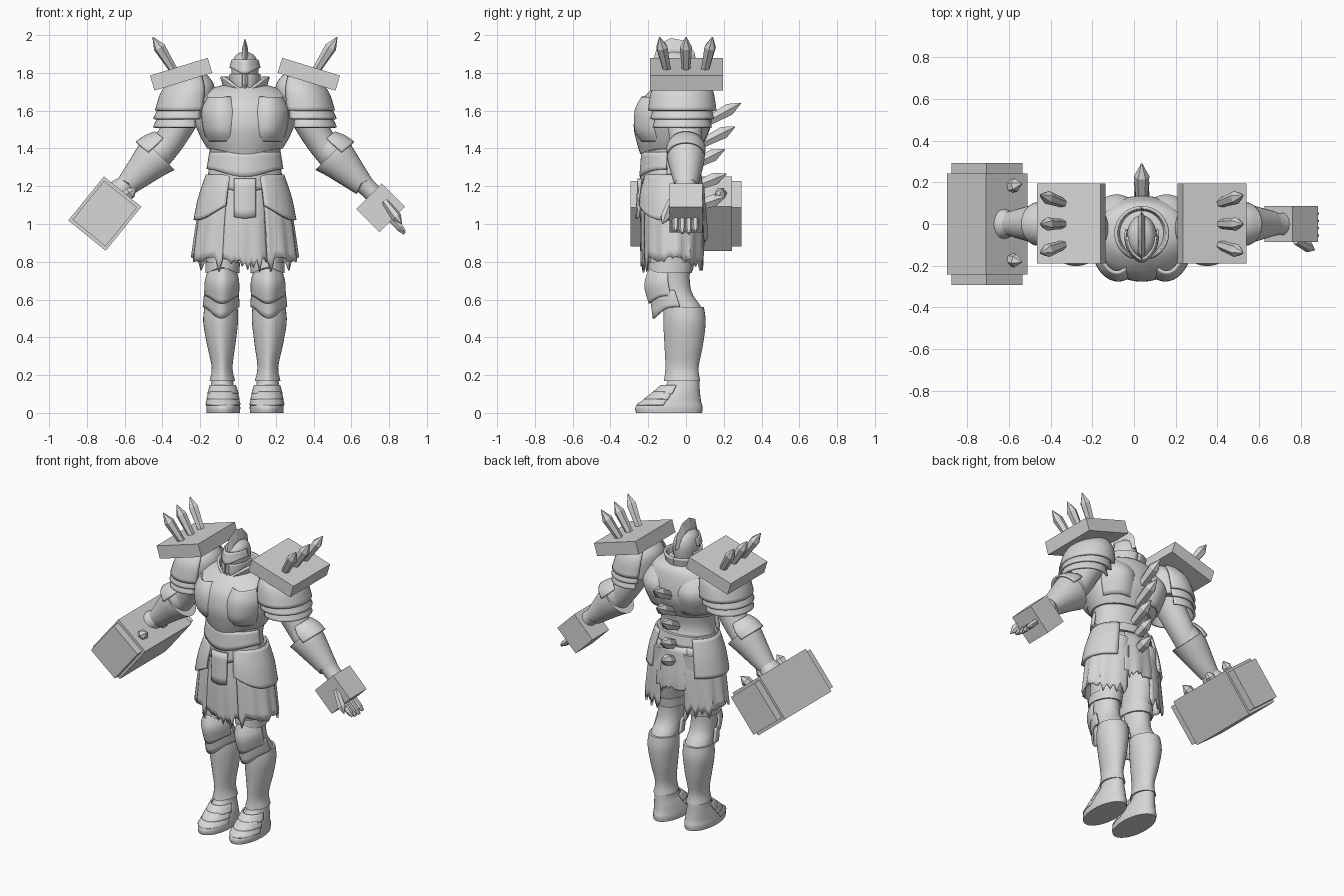
import bpy, bmesh, math, random
from mathutils import Vector, Matrix

random.seed(4)
cube = bpy.data.objects.get("Cube")
if cube:
    bpy.data.objects.remove(cube, do_unlink=True)

BODY_X = 0.037
steel = bpy.data.materials.new("pale grey steel")
steel.use_nodes = True
grey = (0.68, 0.68, 0.68, 1)
steel.diffuse_color = grey
for node in steel.node_tree.nodes:
    if node.type == "BSDF_PRINCIPLED":
        node.inputs["Base Color"].default_value = grey
smooth_parts = []


def finish(name, bm, mirror=False, thick=0, smooth=True):
    """Turn a bmesh into a named part standing on the body axis."""
    bmesh.ops.recalc_face_normals(bm, faces=bm.faces)
    mesh = bpy.data.meshes.new(name)
    bm.to_mesh(mesh)
    bm.free()
    mesh.materials.append(steel)
    ob = bpy.data.objects.new(name, mesh)
    bpy.context.scene.collection.objects.link(ob)
    ob.location.x = BODY_X
    if thick:
        mod = ob.modifiers.new("thickness", "SOLIDIFY")
        mod.thickness = thick
        mod.offset = 0
    if mirror:
        ob.modifiers.new("mirror", "MIRROR")
    if smooth:
        smooth_parts.append(ob)
    return ob


def spline(rings, steps):
    """Smoothly interpolate between key rings."""
    out = []
    pts = [Vector(r) for r in rings]
    for i in range(len(pts) - 1):
        p0, p1, p2 = pts[max(i - 1, 0)], pts[i], pts[i + 1]
        p3 = pts[min(i + 2, len(pts) - 1)]
        for k in range(steps):
            t = k / steps
            m1, m2 = (p2 - p0) / 2, (p3 - p1) / 2
            out.append(p1 * (2*t**3 - 3*t*t + 1) + m1 * (t**3 - 2*t*t + t)
                       + p2 * (3*t*t - 2*t**3) + m2 * (t**3 - t*t))
    return out + [pts[-1]]


def loft(name, rings, n=32, arc=None, tilt=0, keel=0, dip=0, jag=0, fold=0,
         steps=4, thick=0, mirror=False):
    """Skin rings (x, y, z, rx, ry); an arc in degrees makes an open plate."""
    bm = bmesh.new()
    rows = []
    keys = spline(rings, steps)
    a0, a1 = arc or (0, 360)
    count = n + 1 if arc else n
    rip = [random.uniform(-1, 0.4) * (1 if i % 2 else -0.3) for i in range(count)]
    turn = Matrix.Rotation(math.radians(tilt), 3, "Y")
    for j, (x, y, z, rx, ry) in enumerate(keys):
        t = j / (len(keys) - 1)
        row = []
        for i in range(count):
            a = math.radians(a0 + (a1 - a0) * i / n)
            front = max(0, -math.sin(a))
            wave = 1 + fold * t * math.sin(a * 14)
            off = Vector((rx * math.cos(a) * wave,
                          ry * math.sin(a) * wave - keel * front ** 8,
                          -dip * t * front ** 4 + jag * rip[i] * max(0, t * 2 - 1)))
            row.append(bm.verts.new(Vector((x, y, z)) + turn @ off))
        rows.append(row)
    for lo, hi in zip(rows, rows[1:]):
        for i in range(n):
            k = (i + 1) % count
            bm.faces.new((lo[i], lo[k], hi[k], hi[i]))
    if not arc:
        bm.faces.new(rows[0])
        bm.faces.new(rows[-1])
    return finish(name, bm, mirror, thick)


def block(name, centre, size, angle, mirror=False):
    """Box turned about the depth axis."""
    bm = bmesh.new()
    m = (Matrix.Translation(centre) @ Matrix.Rotation(math.radians(angle), 4, "Y")
         @ Matrix.Diagonal((*size, 1)))
    bmesh.ops.create_cube(bm, size=1, matrix=m)
    finish(name, bm, mirror, smooth=False)


def spike(name, base, tip, r, mirror=False, sides=6, shape=((0, 0.7), (0.7, 1), (1, 0.08))):
    """Faceted crystal-like spike between two points."""
    bm = bmesh.new()
    base, axis = Vector(base), Vector(tip) - Vector(base)
    q = axis.to_track_quat("Z", "Y")
    rows = [[bm.verts.new(base + axis * t + q @ Vector(
        (r * s * math.cos(math.tau * i / sides), r * s * math.sin(math.tau * i / sides), 0)))
        for i in range(sides)] for t, s in shape]
    for lo, hi in zip(rows, rows[1:]):
        for i in range(sides):
            k = (i + 1) % sides
            bm.faces.new((lo[i], lo[k], hi[k], hi[i]))
    bm.faces.new(rows[0])
    bm.faces.new(rows[-1])
    finish(name, bm, mirror, smooth=False)


# Torso
loft("abdomen", [(0, -.06, 1.08, .2, .14), (0, -.07, 1.22, .195, .145), (0, -.08, 1.32, .18, .13),
                 (0, -.07, 1.46, .2, .15)])
loft("breastplate", [(0, -.04, 1.74, .1, .09), (0, -.04, 1.71, .19, .14), (0, -.06, 1.64, .255, .185),
                     (0, -.065, 1.54, .265, .2), (0, -.07, 1.46, .235, .18),
                     (0, -.075, 1.4, .2, .155)], n=48, keel=.012, dip=.03)
loft("chest_plate", [(.12, -.08, 1.67, .08, .15), (.115, -.09, 1.6, .12, .175),
                     (.11, -.09, 1.5, .115, .175), (.1, -.08, 1.44, .1, .15)],
     arc=(-150, -25), thick=.014, mirror=True)
loft("shoulder_blade", [(.11, -.02, 1.68, .09, .09), (.12, -.03, 1.58, .13, .165),
                        (.1, -.04, 1.44, .11, .13)], arc=(20, 160), thick=.014, mirror=True)
for i in range(2):
    loft("waist_plate", [(0, -.075, 1.38 - .08 * i, .185, .145), (0, -.075, 1.29 - .08 * i, .2, .155)],
         arc=(-170, -10), dip=.04, keel=.01, thick=.014)
loft("belt", [(0, -.07, 1.27, .195, .15), (0, -.07, 1.21, .212, .16)], dip=.05, steps=2)

# Skirt, tassets and ragged cloth
loft("side_cloth", [(.01, -.07, 1.2, .195, .15), (.01, -.065, 1.04, .235, .165),
                    (.01, -.065, .81, .265, .165)], n=26, arc=(-66, 72), jag=.07, fold=.03,
     thick=.012, mirror=True)
loft("front_tabard", [(0, -.07, 1.2, .19, .155), (0, -.07, 1, .2, .165), (0, -.07, .8, .22, .16)],
     n=16, arc=(-122, -58), jag=.06, fold=.03, thick=.012)
loft("back_cloth", [(0, -.06, 1.2, .19, .15), (0, -.06, 1, .22, .165), (0, -.06, .92, .22, .165)],
     n=18, arc=(60, 120), jag=.05, fold=.03, thick=.012)
loft("hip_plate", [(.01, -.07, 1.26, .19, .15), (.015, -.07, 1.14, .225, .175),
                   (.015, -.07, 1.02, .25, .185)], n=18, arc=(-70, 55), dip=-.1, thick=.016, mirror=True)
loft("belt_drop", [(0, -.07, 1.24, .2, .17), (0, -.07, 1.08, .2, .18)],
     n=12, arc=(-106, -74), dip=.05, keel=.01, thick=.014)

# Legs
loft("leg", [(.1, -.03, 1.16, .1, .12), (.108, -.05, 1, .102, .13), (.115, -.075, .84, .09, .115),
             (.12, -.085, .74, .08, .105), (.122, -.06, .64, .075, .09), (.126, -.01, .56, .08, .09),
             (.128, 0, .48, .085, .1), (.126, -.005, .36, .068, .09), (.12, -.015, .23, .048, .075),
             (.12, -.01, .12, .055, .075)], mirror=True)
loft("thigh_band", [(.118, -.08, .8, .092, .118), (.12, -.085, .74, .09, .115)],
     dip=-.03, steps=2, mirror=True)
loft("knee_guard", [(.122, -.085, .77, .06, .09), (.122, -.085, .7, .085, .118),
                    (.122, -.07, .62, .085, .11)],
     arc=(-175, -5), dip=.04, keel=.012, thick=.012, mirror=True)
loft("lower_knee_guard", [(.124, -.06, .65, .085, .11), (.126, -.03, .56, .092, .12)],
     arc=(-180, 0), dip=.06, keel=.02, thick=.012, mirror=True)
loft("greave", [(.127, -.005, .56, .088, .1), (.129, -.002, .48, .092, .106),
                (.126, -.006, .36, .075, .096), (.121, -.015, .24, .055, .082),
                (.12, -.015, .17, .068, .09)], keel=.012, mirror=True)

# Boots
loft("boot", [(.115, -.09, 0, .088, .175), (.115, -.09, .03, .09, .178), (.115, -.08, .06, .085, .16),
              (.117, -.05, .1, .075, .125), (.12, -.02, .14, .062, .092),
              (.12, -.01, .19, .055, .08)], mirror=True)
for i in range(3):
    loft("boot_lame", [(.117, -.035 - .02 * i, .145 - .035 * i, .066 + .008 * i, .095 + .02 * i),
                       (.116, -.05 - .02 * i, .1 - .03 * i, .08 + .005 * i, .13 + .02 * i)],
         arc=(-170, -10), thick=.01, mirror=True)

# Arms
loft("upper_arm", [(.27, -.01, 1.68, .09, .1), (.33, -.01, 1.56, .085, .095),
                   (.4, 0, 1.44, .078, .085), (.47, 0, 1.34, .07, .075)], tilt=-35, mirror=True)
loft("forearm", [(.42, 0, 1.42, .075, .08), (.48, 0, 1.36, .085, .09), (.56, 0, 1.28, .075, .075),
                 (.64, 0, 1.2, .05, .055), (.71, 0, 1.13, .05, .055)], tilt=-45, mirror=True)
loft("bracer", [(.455, 0, 1.37, .118, .1), (.5, 0, 1.33, .102, .096), (.57, 0, 1.26, .078, .078),
                (.63, 0, 1.2, .058, .062)], tilt=-45, dip=-.02, mirror=True)
loft("elbow_guard", [(.42, 0, 1.44, .07, .075), (.45, 0, 1.4, .1, .1), (.49, 0, 1.36, .112, .1)],
     tilt=-40, arc=(-75, 75), thick=.012, mirror=True)

# Layered pauldrons
for i, (top, low, width) in enumerate(((1.78, 1.6, .155), (1.64, 1.555, .152), (1.59, 1.51, .14))):
    loft("pauldron_lame", [(.27 + .03 * i, -.02, top, .07 + .03 * i, .1 + .02 * i),
                           (.295 + .02 * i, -.02, (top + low) / 2 + .02, width - .02, .155 - .01 * i),
                           (.315 + .013 * i, -.02, low, width, .175 - .012 * i)],
         arc=(-125, 125), thick=.014, mirror=True)
loft("shoulder_dome", [(.25, -.02, 1.79, .05, .07), (.28, -.02, 1.72, .12, .13),
                       (.3, -.02, 1.58, .12, .14)], mirror=True)

# Shoulder slabs with spikes
block("shoulder_slab", (.338, .003, 1.793), (.32, .385, .083), 17, mirror=True)
for y in (-1, 0, 1):
    spike("shoulder_spike", (.375, .1 * y, 1.81), (.488, .14 * y, 1.99), .032, mirror=True)

# Back spikes
for y, z, rise in ((.29, 1.64, .11), (.26, 1.515, .1), (.205, 1.395, .1), (.215, 1.265, .08), (.21, 1.145, .065)):
    spike("back_spike", (y * .2, 0, 0) and (0, y - .2, z - rise), (0, y, z), .037)

# Neck and helmet
loft("neck", [(0, -.05, 1.66, .09, .09), (0, -.05, 1.78, .06, .07)])
loft("collar", [(0, -.045, 1.69, .105, .11), (0, -.045, 1.73, .11, .115), (0, -.045, 1.78, .125, .125)],
     dip=.07, thick=.014, arc=(-270, 90))
loft("helmet", [(0, -.07, 1.66, .04, .06), (0, -.065, 1.71, .06, .085), (0, -.06, 1.78, .07, .098),
                (0, -.06, 1.84, .07, .1), (0, -.06, 1.89, .052, .075), (0, -.06, 1.915, .01, .015)],
     keel=.008)
loft("brow_plate", [(0, -.06, 1.87, .066, .095), (0, -.06, 1.825, .078, .11)],
     arc=(-180, 0), dip=.03, keel=.012, thick=.01)
loft("cheek_plate", [(.004, -.06, 1.795, .074, .108), (.004, -.062, 1.74, .07, .105),
                     (.002, -.065, 1.68, .05, .085)], arc=(-82, 20), dip=.025, thick=.01, mirror=True)
spike("nose_guard", (0, -.165, 1.83), (0, -.17, 1.7), .012, sides=4)

# Helmet crest
bm = bmesh.new()
outline = ((-.175, 1.86), (-.15, 1.95), (-.08, 1.985), (-.01, 1.97), (.045, 1.91), (.06, 1.82), (-.05, 1.84))
centre = [bm.verts.new((0, y, z)) for y, z in outline]
for s in (-1, 1):
    rim = [bm.verts.new((s * .017, -.06 + (y + .06) * .8, 1.84 + (z - 1.84) * .6)) for y, z in outline]
    bm.faces.new(rim)
    for i in range(len(rim)):
        k = (i + 1) % len(rim)
        bm.faces.new((centre[i], centre[k], rim[k], rim[i]))
finish("helmet_crest", bm, smooth=False)

# Left gauntlet block with fingers
block("left_gauntlet", (.718, 0, 1.085), (.175, .175, .19), 45)
for y in (-.055, -.02, .015, .05):
    spike("left_finger", (.75, y, 1.05), (.845, y, .945 + abs(y) * .3), .019,
          shape=((0, 1), (.75, 1), (1, .45)))
spike("left_thumb", (.74, -.08, 1.12), (.83, -.125, 1), .027)

# Right fist and great block weapon
loft("right_fist", [(-.62, 0, 1.22, .045, .05), (-.67, 0, 1.17, .065, .075), (-.71, 0, 1.12, .06, .07)], tilt=45)
block("weapon_body", (-.742, 0, 1.055), (.255, .485, .3), 39)
block("weapon_core", (-.742, 0, 1.055), (.225, .585, .265), 39)
for y in (-.17, .03, .18):
    spike("weapon_spike", (-.68, y * .93, 1.11), (-.575, y * 1.08, 1.19), .033)

# Smooth shading on rounded parts
bpy.ops.object.select_all(action="DESELECT")
for ob in smooth_parts:
    ob.select_set(True)
bpy.context.view_layer.objects.active = smooth_parts[0]
bpy.ops.object.shade_smooth_by_angle(angle=math.radians(40))
